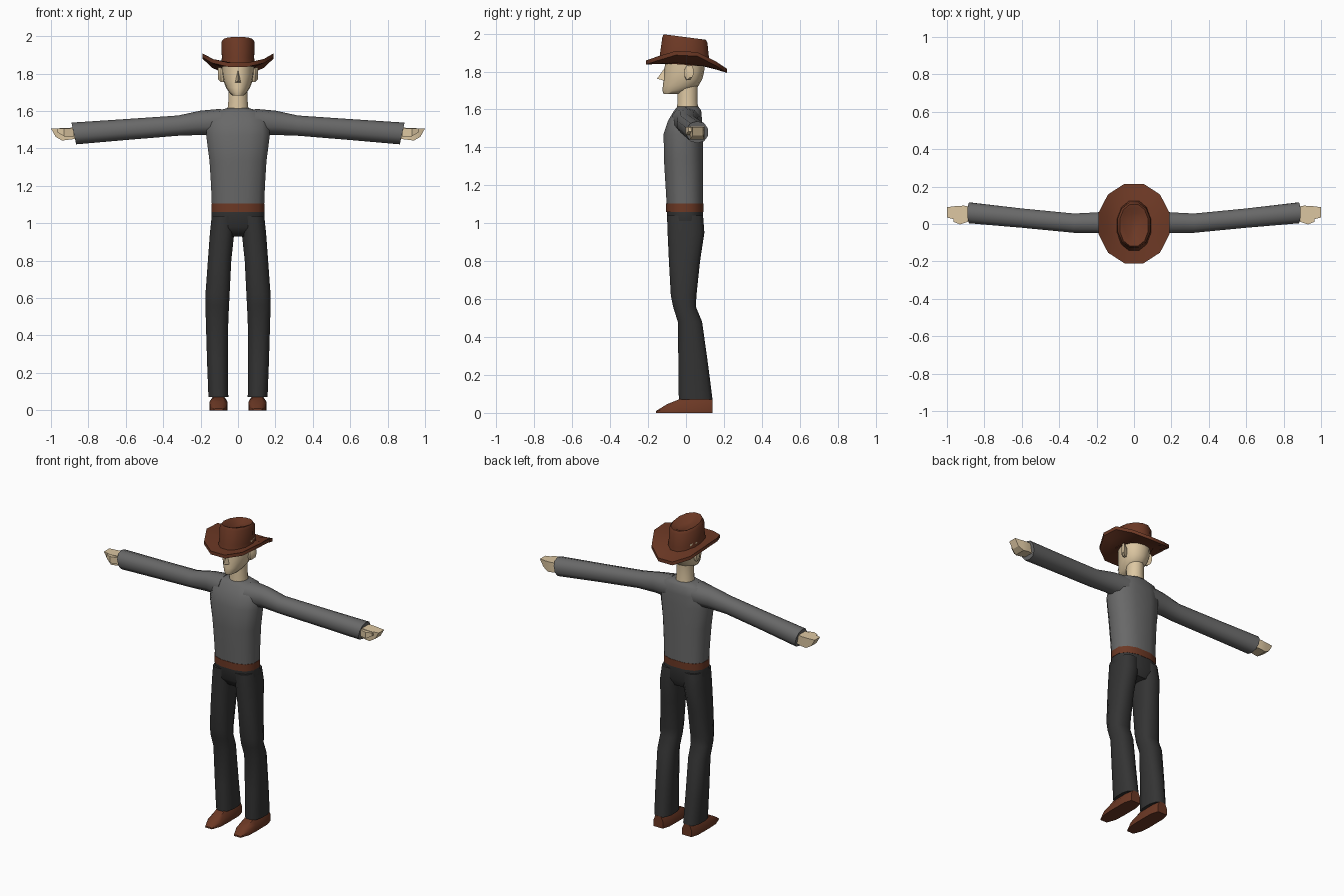
import bpy, bmesh, math

if "Cube" in bpy.data.objects:
    bpy.data.objects.remove(bpy.data.objects["Cube"])


def material(name, rgb):
    m = bpy.data.materials.new(name)
    m.diffuse_color = (*rgb, 1)
    m.use_nodes = True
    m.node_tree.nodes["Principled BSDF"].inputs["Base Color"].default_value = m.diffuse_color
    return m


SKIN = material("skin", (0.72, 0.57, 0.36))
SHIRT = material("grey_cloth", (0.14, 0.14, 0.14))
TROUSER = material("dark_cloth", (0.034, 0.034, 0.034))
LEATHER = material("brown_leather", (0.15, 0.04, 0.018))


def loft(name, rings, mat, mirror=False, angle=40, caps=True):
    """Skin a list of equal-length point rings."""
    bm = bmesh.new()
    vs = [[bm.verts.new(p) for p in r] for r in rings]
    n = len(rings[0])
    for a, b in zip(vs, vs[1:]):
        for i in range(n):
            j = (i + 1) % n
            bm.faces.new((a[i], a[j], b[j], b[i]))
    if caps:
        bm.faces.new(vs[0])
        bm.faces.new(vs[-1])
    return finish(name, bm, mat, mirror, angle)


def finish(name, bm, mat, mirror=False, angle=40):
    bmesh.ops.recalc_face_normals(bm, faces=bm.faces)
    me = bpy.data.meshes.new(name)
    bm.to_mesh(me)
    bm.free()
    me.materials.append(mat)
    ob = bpy.data.objects.new(name, me)
    bpy.context.collection.objects.link(ob)
    bpy.ops.object.select_all(action='DESELECT')
    bpy.context.view_layer.objects.active = ob
    ob.select_set(True)
    bpy.ops.object.shade_smooth_by_angle(angle=math.radians(angle))
    if mirror:
        ob.modifiers.new("mirror", 'MIRROR')
    return ob


def oval(u0, u1, v0, v1, n=12, power=1.0):
    """Rounded outline filling the box u0..u1, v0..v1; power below 1 is squarer."""
    pts = []
    for i in range(n):
        a = 2 * math.pi * (i + 0.5) / n
        c, s = math.cos(a), math.sin(a)
        pts.append((math.copysign(abs(c) ** power, c), math.copysign(abs(s) ** power, s)))
    mu, mv = max(p[0] for p in pts), max(p[1] for p in pts)
    return [((u0 + u1) / 2 + (u1 - u0) / 2 * u / mu,
             (v0 + v1) / 2 + (v1 - v0) / 2 * v / mv) for u, v in pts]


def level(z, x0, x1, y0, y1, n=12, power=0.8):
    return [(x, y, z) for x, y in oval(x0, x1, y0, y1, n, power)]


def column(z, hw, y0, y1, power=0.8):
    return level(z, -hw, hw, y0, y1, 12, power)


# Torso, belt and hips
loft("shirt", [column(*r) for r in (
    (1.10, 0.140, -0.102, 0.09), (1.20, 0.144, -0.108, 0.09), (1.33, 0.152, -0.116, 0.09),
    (1.47, 0.170, -0.118, 0.088), (1.54, 0.165, -0.095, 0.085),
    (1.595, 0.135, -0.062, 0.08), (1.615, 0.060, -0.045, 0.065))], SHIRT, angle=60)
loft("belt", [column(1.06, 0.142, -0.105, 0.092), column(1.105, 0.142, -0.105, 0.092)], LEATHER)
loft("hips", [column(0.93, 0.10, -0.06, 0.07), column(0.98, 0.145, -0.095, 0.092),
              column(1.065, 0.14, -0.102, 0.09)], TROUSER, angle=60)

# Trouser legs: z, x range, y range
loft("trouser_leg", [level(*r) for r in (
    (0.07, 0.052, 0.158, -0.038, 0.14), (0.25, 0.054, 0.165, -0.04, 0.117),
    (0.48, 0.052, 0.172, -0.043, 0.085), (0.56, 0.048, 0.174, -0.068, 0.052),
    (0.62, 0.045, 0.174, -0.08, 0.055), (0.80, 0.036, 0.161, -0.09, 0.074),
    (0.95, 0.02, 0.150, -0.097, 0.097), (1.04, 0.01, 0.14, -0.1, 0.09))],
    TROUSER, mirror=True, angle=60)


# Shoes run heel to toe: y, half width, top height
def shoe_section(y, w, h):
    c = 0.104
    return [(c - w, y, 0), (c + w, y, 0), (c + w, y, h * 0.6), (c + w * 0.6, y, h),
            (c - w * 0.6, y, h), (c - w, y, h * 0.6)]


loft("shoe", [shoe_section(*r) for r in (
    (0.14, 0.034, 0.074), (0.09, 0.048, 0.076), (-0.035, 0.049, 0.072),
    (-0.10, 0.045, 0.046), (-0.158, 0.024, 0.010))], LEATHER, mirror=True)


# Sleeves: x, y range, z range, slant at the cuff
def sleeve_section(x, y0, y1, z0, z1, slant=0.0):
    mid = (z0 + z1) / 2
    return [(x + slant * (z - mid), y, z) for y, z in oval(y0, y1, z0, z1, 10, 0.9)]


loft("sleeve", [sleeve_section(*r) for r in (
    (0.09, -0.075, 0.075, 1.47, 1.612), (0.20, -0.047, 0.062, 1.472, 1.602),
    (0.32, -0.047, 0.056, 1.468, 1.576), (0.60, -0.02, 0.083, 1.445, 1.557),
    (0.878, 0.004, 0.115, 1.422, 1.538, 0.22))], SHIRT, mirror=True, angle=60)


# Hands: flat wedge with a thumb at the front
def hand_section(x, y0, y1, z0, z1, lean):
    return [(x - lean, y0, z0), (x - lean, y1, z0), (x, y1, z1), (x, y0, z1)]


loft("hand", [hand_section(*r) for r in (
    (0.86, 0.03, 0.09, 1.452, 1.512, 0), (0.91, 0.022, 0.098, 1.446, 1.510, 0),
    (0.95, 0.022, 0.096, 1.442, 1.508, 0.01), (1.0, 0.035, 0.09, 1.462, 1.507, 0.025))],
    SKIN, mirror=True, angle=30)
loft("thumb", [hand_section(*r) for r in (
    (0.88, 0.015, 0.05, 1.462, 1.505, 0), (0.93, -0.002, 0.04, 1.465, 1.507, 0),
    (0.965, 0.012, 0.03, 1.485, 1.506, 0))], SKIN, mirror=True, angle=30)

# Neck and head
loft("neck", [column(1.59, 0.058, -0.048, 0.065, 1), column(1.65, 0.052, -0.045, 0.06, 1),
              column(1.72, 0.050, -0.045, 0.062, 1), column(1.78, 0.05, -0.04, 0.07, 1)], SKIN)


def head_section(z, hw, y0, y1):
    # face narrower than the back of the skull
    mid, half = (y0 + y1) / 2, (y1 - y0) / 2
    return [(x * (1 + 0.14 * (y - mid) / half), y, zz)
            for x, y, zz in level(z, -hw, hw, y0, y1, 14, 0.95)]


loft("head", [head_section(*r) for r in (
    (1.682, 0.028, -0.118, -0.035), (1.70, 0.046, -0.124, 0.02), (1.725, 0.062, -0.122, 0.066),
    (1.76, 0.075, -0.118, 0.086), (1.80, 0.083, -0.114, 0.096), (1.88, 0.085, -0.108, 0.10))],
    SKIN, angle=55)

# Nose wedge
bm = bmesh.new()
tip, top, l, r = [bm.verts.new(p) for p in (
    (0, -0.153, 1.762), (0, -0.108, 1.825), (-0.018, -0.108, 1.75), (0.018, -0.108, 1.75))]
for f in ((tip, top, l), (tip, r, top), (tip, l, r), (top, r, l)):
    bm.faces.new(f)
finish("nose", bm, SKIN, angle=20)

# Ears
loft("ear", [[(x, y, z) for y, z in oval(y0, y1, z0, z1, 8)] for x, y0, y1, z0, z1 in (
    (0.07, -0.01, 0.025, 1.755, 1.825), (0.092, -0.008, 0.035, 1.755, 1.832),
    (0.106, 0.01, 0.04, 1.768, 1.832))], SKIN, mirror=True)


# Hat brim: twelve-sided, curled up at the sides, dipping at the back
def brim_section(k, lift):
    ring = []
    for x, y in oval(-0.19 * k, 0.19 * k, -0.21 * k, 0.215 * k, 12):
        z = 1.838 + 1.15 * max(0, abs(x) - 0.09) ** 1.3 - 0.05 * y
        z -= 0.9 * max(0, y - 0.08) * 0.22 / (1 + 4 * abs(x))
        ring.append((x, y, z + lift))
    return ring


loft("hat_brim", [brim_section(*r) for r in (
    (0.45, -0.002), (0.75, -0.006), (1.0, -0.012), (1.0, 0.010), (0.75, 0.014), (0.45, 0.018))],
    LEATHER, angle=50)


# Hat crown: flared top, tilted back, with a teardrop dent
def crown_section(hw, y0, y1, z, tilt, pinch=0.0):
    mid, half = (y0 + y1) / 2, (y1 - y0) / 2
    return [(x * (1 + pinch * (y - mid) / half), y, z - tilt * y)
            for x, y in oval(-hw, hw, y0, y1, 12, 0.95)]


loft("hat_crown", [crown_section(*r) for r in (
    (0.096, -0.145, 0.125, 1.835, 0.08), (0.086, -0.138, 0.122, 1.875, 0.09),
    (0.089, -0.125, 0.113, 1.965, 0.12), (0.076, -0.118, 0.105, 1.981, 0.13),
    (0.058, -0.095, 0.085, 1.975, 0.12, 0.35), (0.03, -0.05, 0.055, 1.955, 0.1, 0.35))],
    LEATHER, angle=40)
